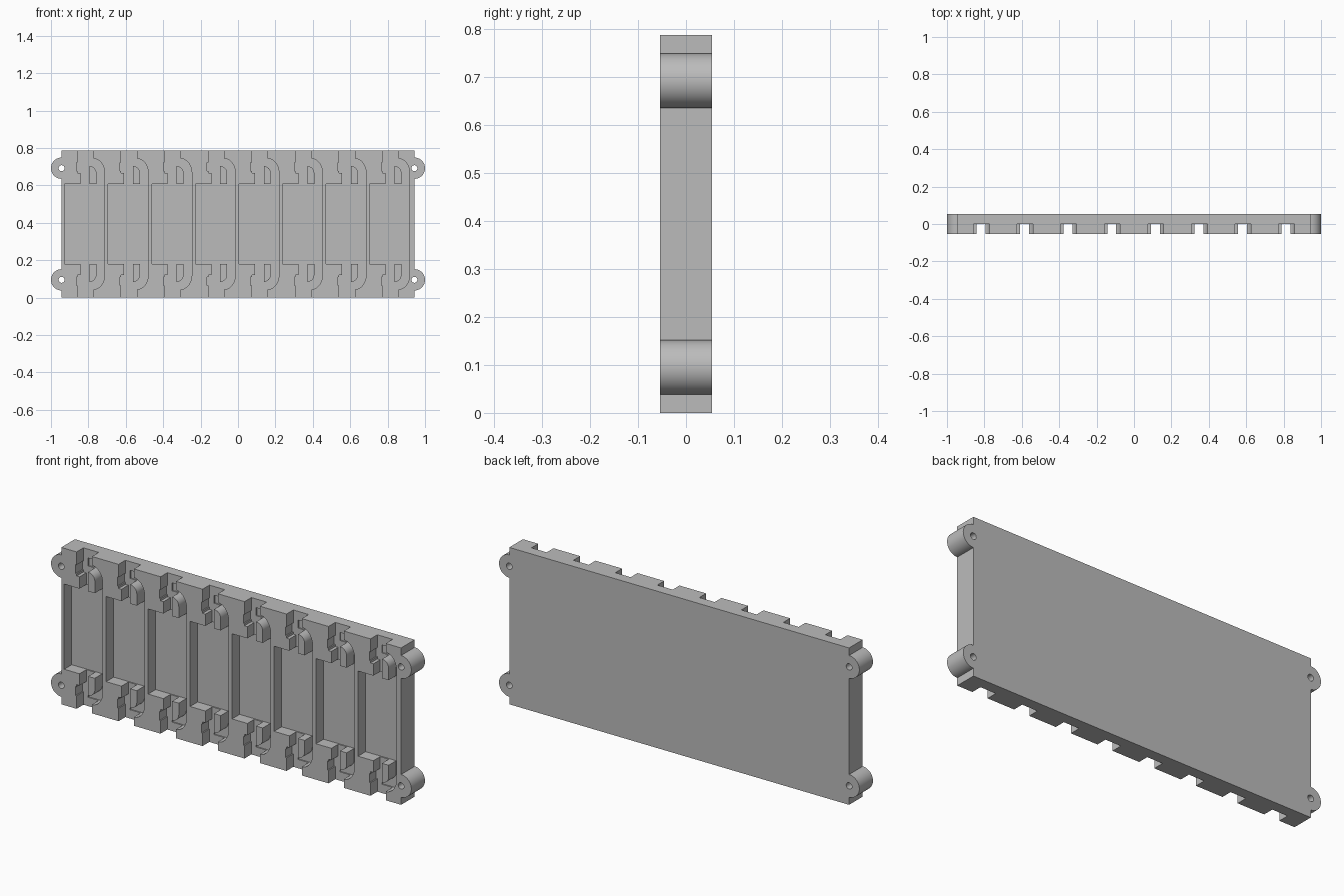
import bpy, bmesh
from math import sin, cos, pi, radians

cube = bpy.data.objects.get("Cube")
if cube:
    bpy.data.objects.remove(cube, do_unlink=True)

H, EDGE = 0.787, 0.943            # tray height and half width
FRONT, FLOOR, DEEP, BACK = -0.054, 0.0, 0.006, 0.054
EAR_Z, EAR_R, HOLE_R = (0.095, H - 0.095), 0.057, 0.016
CELLS = [-0.0045 + (i - 3.5) * 0.233 for i in range(8)]

grey = bpy.data.materials.new("plain_grey")
grey.use_nodes = True
grey.diffuse_color = (0.5, 0.5, 0.5, 1)
grey.node_tree.nodes["Principled BSDF"].inputs["Base Color"].default_value = (0.5, 0.5, 0.5, 1)


def arc(cx, cz, rx, rz, a0, a1, n=14):
    angles = [radians(a0 + (a1 - a0) * i / n) for i in range(n + 1)]
    return [(cx + rx * cos(a), cz + rz * sin(a)) for a in angles]


def shift(pts, dx):
    return [(x + dx, z) for x, z in pts]


def flip(pts):
    """Mirror top to bottom, reversing the order."""
    return [(x, H - z) for x, z in reversed(pts)]


def solid(name, loops, y0, y1):
    """Filled outline (with holes) in the xz plane, thickened from y0 to y1."""
    curve = bpy.data.curves.new(name, 'CURVE')
    curve.dimensions, curve.fill_mode = '2D', 'BOTH'
    curve.extrude = (y1 - y0) / 2
    for pts in loops:
        s = curve.splines.new('POLY')
        s.points.add(len(pts) - 1)
        for p, (x, z) in zip(s.points, pts):
            p.co = (x, z, 0, 1)
        s.use_cyclic_u = True
    ob = bpy.data.objects.new(name, curve)
    bpy.context.collection.objects.link(ob)
    ob.rotation_euler.x = pi / 2
    ob.location.y = (y0 + y1) / 2
    bpy.ops.object.select_all(action='DESELECT')
    ob.select_set(True)
    bpy.context.view_layer.objects.active = ob
    bpy.ops.object.convert(target='MESH')
    ob = bpy.context.object
    bm = bmesh.new()
    bm.from_mesh(ob.data)
    bmesh.ops.remove_doubles(bm, verts=bm.verts, dist=1e-5)
    bmesh.ops.recalc_face_normals(bm, faces=bm.faces)
    bm.to_mesh(ob.data)
    bm.free()
    ob.data.materials.clear()
    ob.data.materials.append(grey)
    bpy.ops.object.shade_smooth_by_angle(angle=radians(30))
    return ob


# Tray side with its two round mounting ears, bottom to top
right_side = [(EDGE, 0)]
for z in EAR_Z:
    right_side += arc(EDGE, z, EAR_R, EAR_R, -90, 90, 24)
right_side.append((EDGE, H))
left_side = [(-x, z) for x, z in right_side]


def holes(sides):
    return [arc(s * EDGE, z, HOLE_R, HOLE_R, 0, 345, 23) for s in sides for z in EAR_Z]


# Cell walls, each from the top edge down to the middle
cell_right = [(0.047, H)] + arc(0.047, 0.665, 0.06, 0.078, 90, 0) + [(0.107, 0.607)]
cell_left = [(-0.038, H), (-0.038, 0.722), (-0.044, 0.722), (-0.044, 0.677),
             (-0.038, 0.677), (-0.038, 0.666), (-0.022, 0.666),
             (-0.022, 0.607), (-0.107, 0.607)]
cell_right += flip(cell_right)
cell_left += flip(cell_left)

# Sunken floor of a cell: pocket with a curved lead groove at each end
groove = ([(-0.107, 0.607), (0.063, 0.607)] + arc(0.026, 0.665, 0.037, 0.038, 0, 90)
          + [(-0.012, 0.703), (-0.012, 0.743)] + arc(0.047, 0.665, 0.06, 0.078, 90, 0)
          + [(0.107, 0.607)])
recess = groove + flip(groove)

# Back slab and floor layer
outline = right_side + left_side[::-1]
solid("back_slab", [outline] + holes((-1, 1)), DEEP, BACK)
solid("floor_layer", [outline] + holes((-1, 1)) + [shift(recess, c) for c in CELLS],
      FLOOR, DEEP)

# Raised walls: one at each end and one between each pair of cells
solid("right_end_wall", [left_side + shift(cell_left, CELLS[0])] + holes((-1,)), FRONT, FLOOR)
solid("left_end_wall", [right_side + shift(cell_right, CELLS[-1])] + holes((1,)), FRONT, FLOOR)
for i, (a, b) in enumerate(zip(CELLS, CELLS[1:])):
    solid(f"divider_wall_{i + 1}",
          [shift(cell_right, a) + shift(cell_left, b)[::-1]], FRONT, FLOOR)

# Rounded guide posts inside the lead grooves
post = [(0.026, 0.607), (0.063, 0.607)] + arc(0.026, 0.665, 0.037, 0.038, 0, 90)
for i, c in enumerate(CELLS):
    solid(f"upper_guide_post_{i + 1}", [shift(post, c)], FRONT, DEEP)
    solid(f"lower_guide_post_{i + 1}", [shift(flip(post), c)], FRONT, DEEP)
